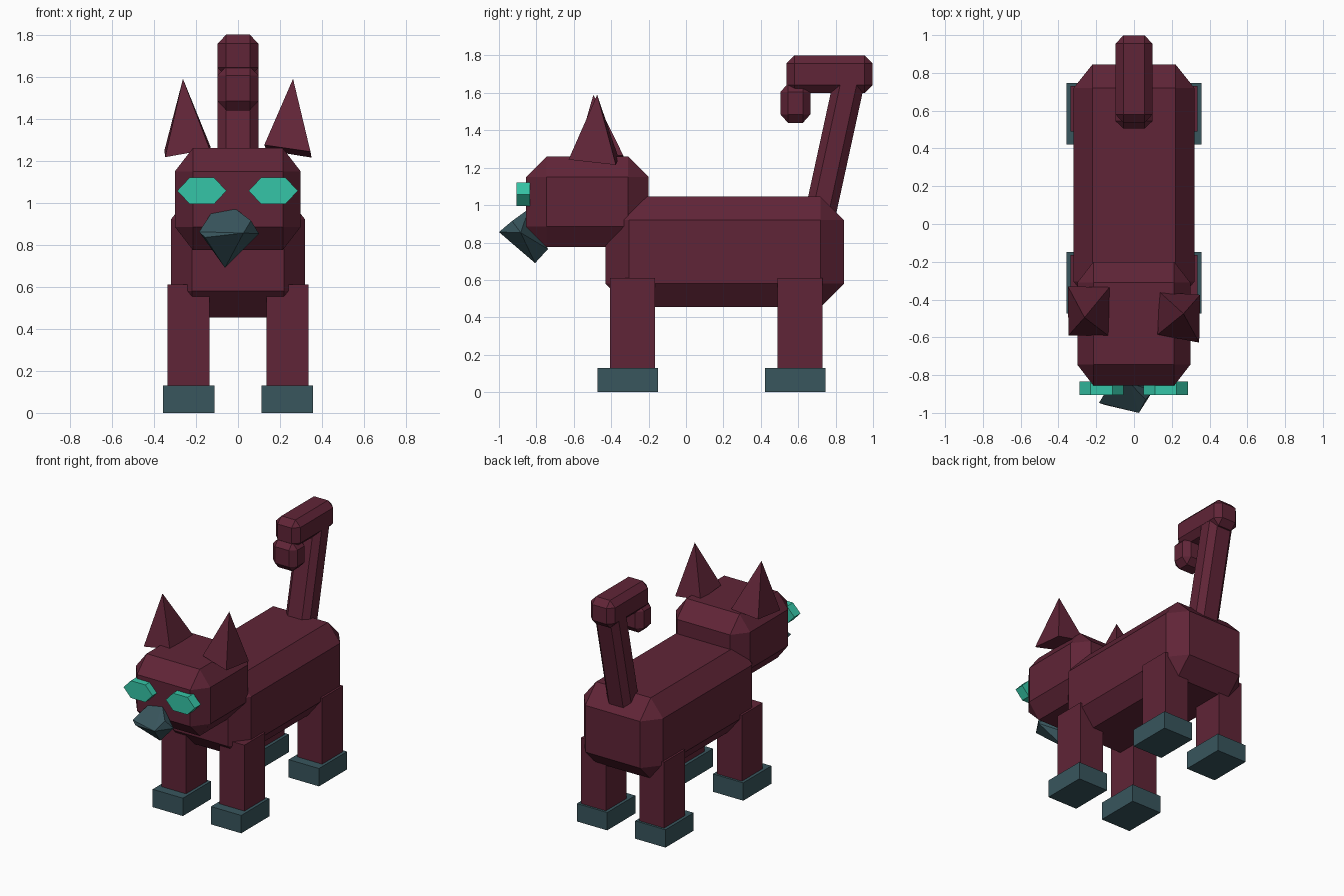
import bpy
import bmesh
import math
from mathutils import Vector, Matrix

cube = bpy.data.objects.get("Cube")
if cube:
    bpy.data.objects.remove(cube, do_unlink=True)


def make_material(name, colour):
    mat = bpy.data.materials.new(name)
    mat.use_nodes = True
    mat.diffuse_color = (*colour, 1)
    mat.node_tree.nodes["Principled BSDF"].inputs["Base Color"].default_value = (*colour, 1)
    return mat


maroon = make_material("maroon fur", (0.117, 0.018, 0.038))
slate = make_material("slate grey", (0.040, 0.092, 0.110))
teal = make_material("bright teal", (0.036, 0.56, 0.385))


def hull(name, points, mat, matrix=None):
    """Flat-faced convex solid around the points."""
    bm = bmesh.new()
    for p in points:
        bm.verts.new(p)
    bmesh.ops.convex_hull(bm, input=bm.verts)
    bmesh.ops.dissolve_limit(bm, angle_limit=math.radians(1),
                             verts=bm.verts, edges=bm.edges)
    bmesh.ops.recalc_face_normals(bm, faces=bm.faces)
    mesh = bpy.data.meshes.new(name)
    bm.to_mesh(mesh)
    bm.free()
    mesh.materials.append(mat)
    obj = bpy.data.objects.new(name, mesh)
    if matrix:
        obj.matrix_world = matrix
    bpy.context.collection.objects.link(obj)
    return obj


def box(name, low, high, mat, cut=None, matrix=None):
    """Box between two corners, with chamfered edges if cut is given."""
    low, high = Vector(low), Vector(high)
    centre, half = (low + high) / 2, (high - low) / 2
    points = []
    for sx in (-1, 1):
        for sy in (-1, 1):
            for sz in (-1, 1):
                sign = Vector((sx, sy, sz))
                for axis in range(3):
                    size = half - Vector(cut) if cut else half.copy()
                    size[axis] = half[axis]
                    points.append(centre + sign * size)
                    if not cut:
                        break
    return hull(name, points, mat, matrix)


# Body and head
box("body", (-0.32, -0.43, 0.455), (0.32, 0.845, 1.045), maroon, (0.10, 0.125, 0.125))
box("head", (-0.30, -0.855, 0.775), (0.298, -0.20, 1.26), maroon, (0.085, 0.11, 0.11))

# Legs and feet
for side, sx in (("left", 1), ("right", -1)):
    for end, y in (("front", -0.285), ("back", 0.61)):
        x = sx * 0.235
        box(f"{end}_{side}_leg", (x - 0.1, y - 0.12, 0.10), (x + 0.1, y + 0.12, 0.61), maroon)
        y -= 0.026
        box(f"{end}_{side}_foot", (x - 0.122, y - 0.162, 0), (x + 0.122, y + 0.162, 0.13), slate)

# Ears, each leaning its own way
hull("left_ear", [(0.125, -0.585, 1.275), (0.345, -0.628, 1.243), (0.35, -0.375, 1.215),
                  (0.135, -0.36, 1.25), (0.262, -0.475, 1.59)], maroon)
hull("right_ear", [(-0.135, -0.592, 1.255), (-0.347, -0.59, 1.217), (-0.35, -0.33, 1.25),
                   (-0.13, -0.335, 1.265), (-0.262, -0.495, 1.59)], maroon)

# Eyes: flattened hexagonal prisms
for name, x in (("left_eye", 0.168), ("right_eye", -0.172)):
    outline = [(s * dx, dz) for s in (-1, 1) for dx, dz in ((0.117, 0), (0.058, 0.063), (0.058, -0.063))]
    hull(name, [(x + dx, y, 1.057 + dz) for y in (-0.905, -0.835) for dx, dz in outline], teal)

# Crooked faceted nose
hull("nose", [(-0.185, -0.947, 0.862), (-0.157, -0.957, 0.835), (-0.12, -0.84, 0.962),
              (-0.024, -0.84, 0.98), (0.062, -0.93, 0.915), (0.10, -0.884, 0.853),
              (0.026, -1.0, 0.856), (-0.062, -0.807, 0.69), (-0.06, -0.738, 0.765)], slate)

# Tail: leaning post, top bar and hooked tip
lean = Matrix.Translation((0, 0.80, 1.33)) @ Matrix.Rotation(math.radians(-12.3), 4, "X")
box("tail_post", (-0.097, -0.083, -0.42), (0.097, 0.083, 0.40), maroon, (0.04, 0.04, 0.04), lean)
box("tail_bar", (-0.098, 0.537, 1.60), (0.098, 0.998, 1.80), maroon, (0.042, 0.043, 0.043))
box("tail_tip", (-0.098, 0.505, 1.44), (0.098, 0.665, 1.65), maroon, (0.042, 0.04, 0.045))
